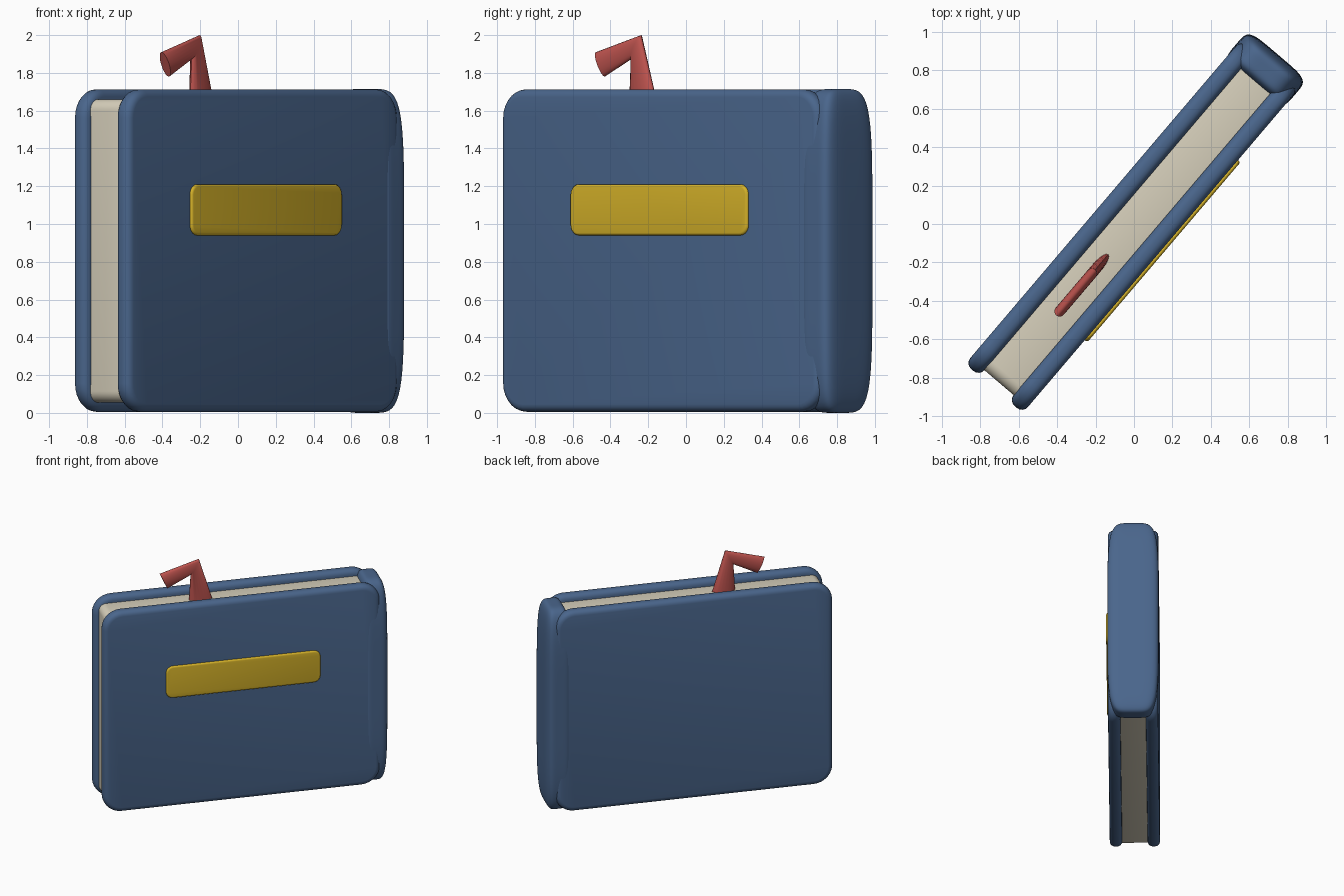
import bpy, bmesh, math
from mathutils import Vector

if "Cube" in bpy.data.objects:
    bpy.data.objects.remove(bpy.data.objects["Cube"])

TURN = math.radians(49.6)   # the closed book is turned about the vertical


def material(name, rgb):
    m = bpy.data.materials.new(name)
    m.diffuse_color = (*rgb, 1)
    m.use_nodes = True
    m.node_tree.nodes["Principled BSDF"].inputs["Base Color"].default_value = m.diffuse_color
    return m


blue = material("cover blue", (0.068, 0.132, 0.262))
cream = material("paper cream", (0.68, 0.63, 0.50))
yellow = material("label yellow", (0.66, 0.44, 0.022))
red = material("ribbon red", (0.50, 0.085, 0.075))


def finish(bm, name, mat, angle=40):
    bmesh.ops.recalc_face_normals(bm, faces=bm.faces)
    me = bpy.data.meshes.new(name)
    bm.to_mesh(me)
    bm.free()
    ob = bpy.data.objects.new(name, me)
    bpy.context.collection.objects.link(ob)
    me.materials.append(mat)
    ob.rotation_euler.z = TURN
    bpy.ops.object.select_all(action='DESELECT')
    ob.select_set(True)
    bpy.context.view_layer.objects.active = ob
    bpy.ops.object.shade_smooth_by_angle(angle=math.radians(angle))
    return ob


def plate(name, lo, hi, corner, rim, mat):
    """Box with rounded corners in the x-z plane and a softened rim."""
    bm = bmesh.new()
    bmesh.ops.create_cube(bm, size=1)
    lo, hi = Vector(lo), Vector(hi)
    for v in bm.verts:
        v.co = (lo + hi) / 2 + v.co * (hi - lo)
    edges = [e for e in bm.edges
             if abs(e.verts[0].co.y - e.verts[1].co.y) > 1e-4]
    bmesh.ops.bevel(bm, geom=edges, offset=corner, segments=7,
                    profile=0.5, affect='EDGES')
    edges = [e for e in bm.edges if e.calc_face_angle(0) > math.radians(60)]
    bmesh.ops.bevel(bm, geom=edges, offset=rim, segments=4,
                    profile=0.5, affect='EDGES')
    return finish(bm, name, mat)


# covers, pages and label (local x along the book, -y is the label side)
plate("front_cover", (-1.125, -0.197, 0.006), (1.09, -0.10, 1.713), 0.15, 0.04, blue)
plate("back_cover", (-1.125, 0.10, 0.006), (1.09, 0.197, 1.713), 0.15, 0.04, blue)
plate("pages", (-1.085, -0.11, 0.055), (1.05, 0.11, 1.66), 0.06, 0.008, cream)
plate("label", (-0.627, -0.214, 0.94), (0.605, -0.19, 1.21), 0.055, 0.014, yellow)

# spine: softly swollen box
bm = bmesh.new()
bmesh.ops.create_cube(bm, size=2)
bmesh.ops.subdivide_edges(bm, edges=bm.edges[:], cuts=23, use_grid_fill=True)
for v in bm.verts:
    p = v.co
    n = sum(abs(c) ** 5 for c in p) ** 0.2
    v.co = Vector((1.055 + 0.103 * p.x / n, 0.202 * p.y / n, 0.8575 + 0.8575 * p.z / n))
finish(bm, "spine", blue, 60)

# bookmark: flattened tube through three cross-sections, bent at the middle
sections = [((-0.395, 1.60), (-0.19, 1.60)),
            ((-0.378, 1.875), (-0.312, 2.0)),
            ((-0.565, 1.78), (-0.625, 1.91))]
bm = bmesh.new()
rings = []
SIDES = 20
for (ax, az), (bx, bz) in sections:
    ring = []
    for i in range(SIDES):
        a = 2 * math.pi * i / SIDES
        t = 0.5 - 0.5 * math.cos(a)
        ring.append(bm.verts.new((ax + (bx - ax) * t, 0.028 * math.sin(a), az + (bz - az) * t)))
    rings.append(ring)
for r0, r1 in zip(rings, rings[1:]):
    for i in range(SIDES):
        j = (i + 1) % SIDES
        bm.faces.new((r0[i], r0[j], r1[j], r1[i]))
bm.faces.new(rings[0])
bm.faces.new(rings[-1])
finish(bm, "bookmark", red)
